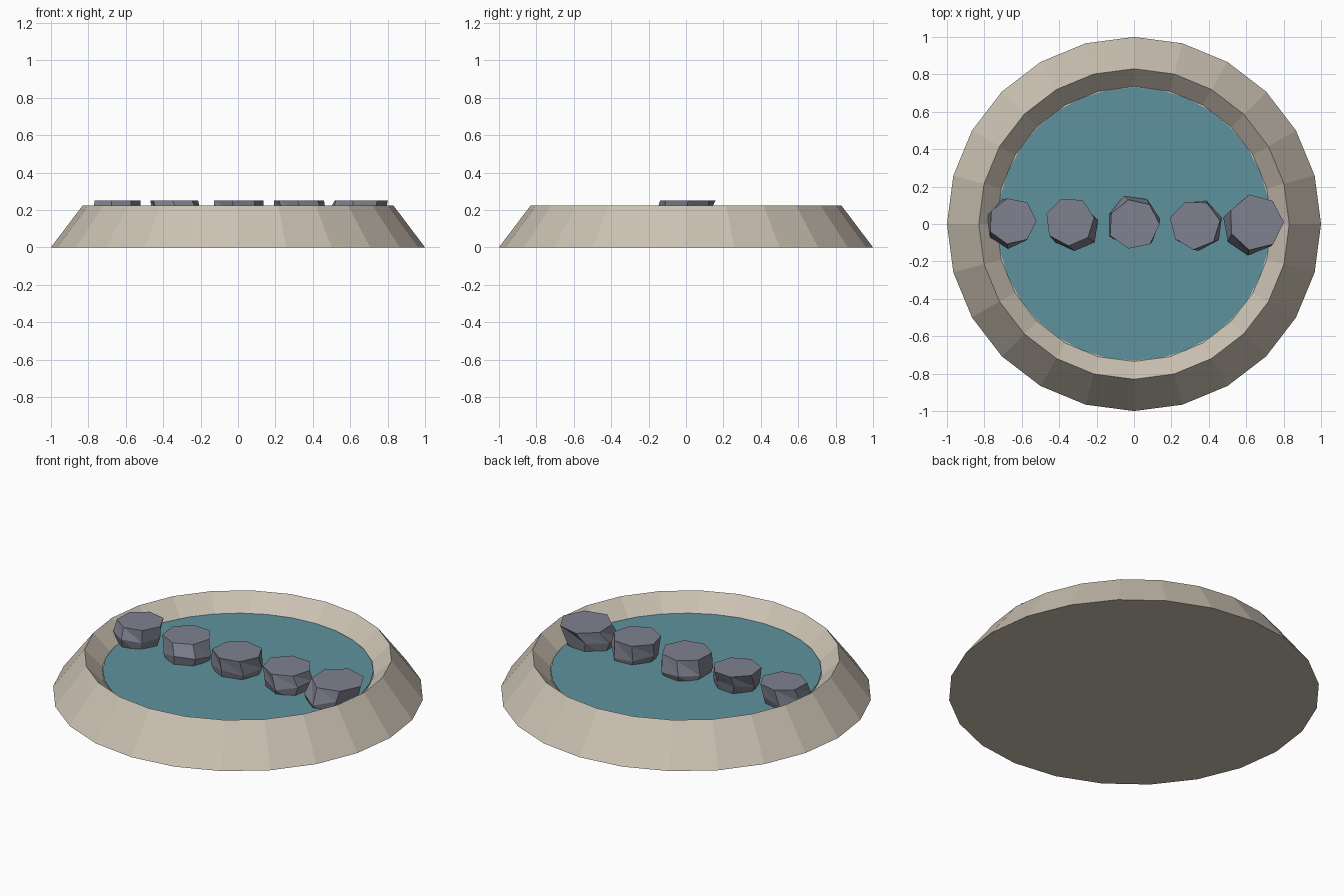
import bpy, bmesh, math, random
from mathutils import Vector

cube = bpy.data.objects.get("Cube")
if cube:
    bpy.data.objects.remove(cube, do_unlink=True)

random.seed(4)


def material(name, rgb):
    m = bpy.data.materials.new(name)
    m.use_nodes = True
    m.diffuse_color = (*rgb, 1)
    bsdf = m.node_tree.nodes["Principled BSDF"]
    bsdf.inputs["Base Color"].default_value = (*rgb, 1)
    bsdf.inputs["Roughness"].default_value = 0.9
    return m


def ring(bm, radius, z, sides, centre=(0, 0), turn=0.0, jitter=0.0, lift=0.0):
    verts = []
    for i in range(sides):
        a = turn + math.tau * i / sides
        r = radius * (1 + random.uniform(-jitter, jitter))
        verts.append(bm.verts.new((centre[0] + r * math.cos(a),
                                   centre[1] + r * math.sin(a),
                                   z + random.uniform(-lift, lift))))
    return verts


def loft(name, bm, rings, mat, triangles=False):
    """Bridge the rings in order and cap both ends."""
    n = len(rings[0])
    for lower, upper in zip(rings, rings[1:]):
        for i in range(n):
            j = (i + 1) % n
            if triangles:
                bm.faces.new((lower[i], lower[j], upper[i]))
                bm.faces.new((lower[j], upper[j], upper[i]))
            else:
                bm.faces.new((lower[i], lower[j], upper[j], upper[i]))
    bm.faces.new(rings[0][::-1])
    bm.faces.new(rings[-1])
    bmesh.ops.recalc_face_normals(bm, faces=bm.faces)
    mesh = bpy.data.meshes.new(name)
    bm.to_mesh(mesh)
    bm.free()
    mesh.materials.append(mat)
    obj = bpy.data.objects.new(name, mesh)
    bpy.context.collection.objects.link(obj)
    return obj


sandstone = material("pale sandstone", (0.60, 0.54, 0.45))
water_blue = material("teal water", (0.11, 0.29, 0.34))
stone_grey = material("blue grey stone", (0.21, 0.22, 0.275))

# Basin: sloped outer wall, sharp crest, sloped inner wall and floor
bm = bmesh.new()
profile = [(1.0, 0.0), (0.83, 0.225), (0.735, 0.13)]
loft("basin", bm, [ring(bm, r, z, 24) for r, z in profile], sandstone)

# Water surface: a thin disc on the basin floor
bm = bmesh.new()
loft("water", bm, [ring(bm, 0.73, z, 32) for z in (0.128, 0.135)], water_blue)

# Stepping stones: top centre, top radius, belly offset, turn
stones = [
    ((-0.65, 0.015), 0.127, (-0.01, -0.015), 0.0),
    ((-0.34, 0.015), 0.132, (0.015, -0.03), 0.15),
    ((0.0, 0.0), 0.138, (-0.005, 0.012), 0.0),
    ((0.325, -0.005), 0.133, (0.012, 0.0), 0.17),
    ((0.65, 0.01), 0.148, (-0.025, -0.025), 0.0),
]
for k, (centre, radius, shift, turn) in enumerate(stones, 1):
    top = Vector(centre)
    belly = top + Vector(shift)
    bm = bmesh.new()
    rings = [
        ring(bm, radius * 0.85, 0.10, 7, belly, turn, 0.06),
        ring(bm, radius * 1.02, 0.17, 7, belly, turn + 0.12, 0.07, 0.02),
        ring(bm, radius, 0.25, 7, top, turn, 0.04),
    ]
    loft(f"stepping_stone_{k}", bm, rings, stone_grey, triangles=True)
